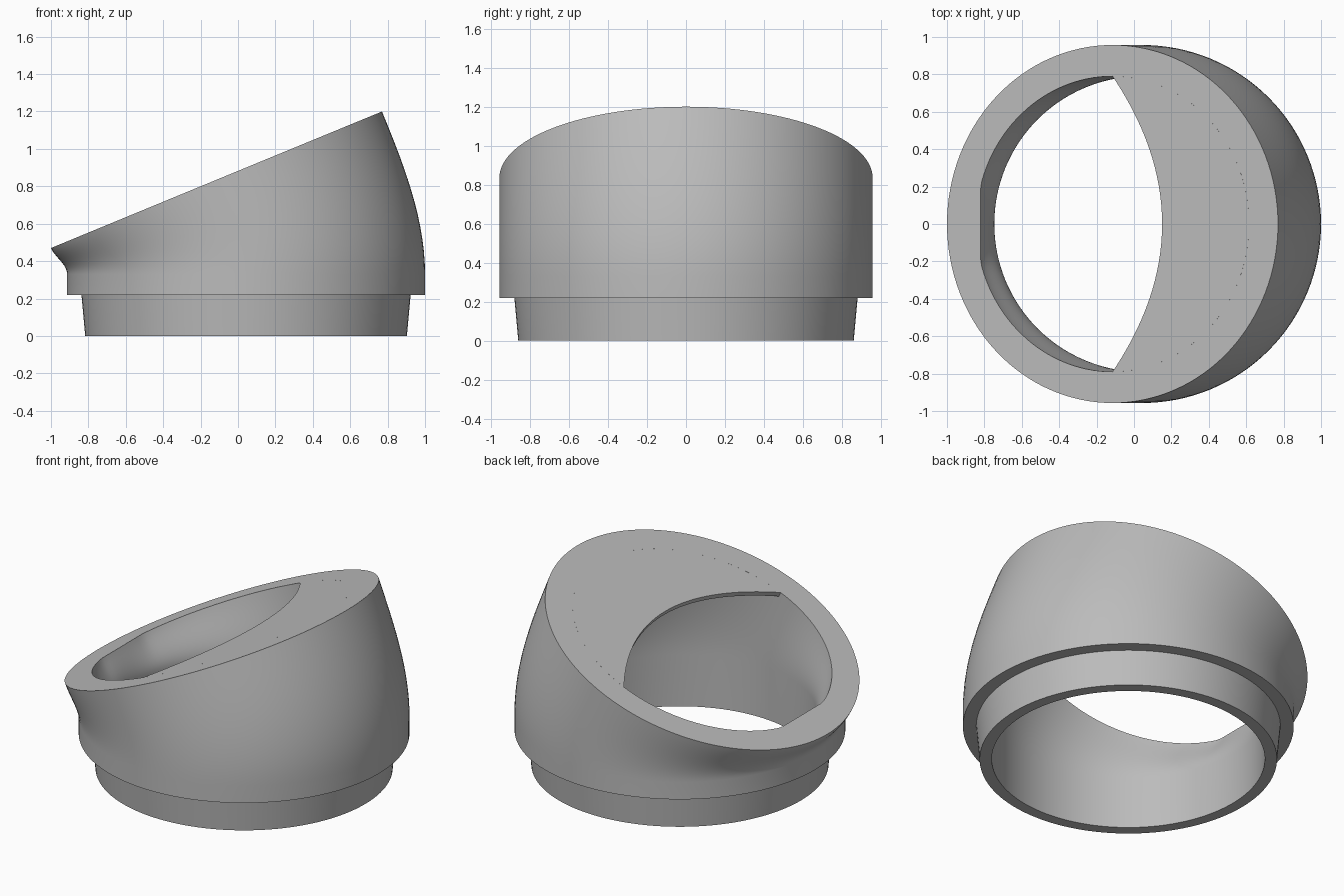
import bpy, bmesh
from math import sin, cos, pi, atan2, radians
from mathutils import Vector

SEG = 128
STEPS = 14
AXIS_X = 0.043                       # axis of the lower socket
R_OUT, R_BORE = 0.957, 0.79
Z_BEND = 0.33                        # where the straight collar starts to lean
LOW, HIGH = Vector((-1, 0, 0.47)), Vector((0.77, 0, 1.2))
MID = (LOW + HIGH) / 2               # centre of the tilted face
U = (HIGH - LOW).normalized()
V = Vector((0, 1, 0))
N = U.cross(V)                       # outward normal of the tilted face
FLAT_U = -0.762                      # flat that trims the low end of the opening

cube = bpy.data.objects.get("Cube")
if cube:
    bpy.data.objects.remove(cube)

grey = bpy.data.materials.new("plain grey")
grey.use_nodes = True
colour = (0.5, 0.5, 0.5, 1)
grey.diffuse_color = colour
grey.node_tree.nodes["Principled BSDF"].inputs["Base Color"].default_value = colour


def angles():
    return [2 * pi * i / SEG for i in range(SEG)]


def level_ring(r, z):
    return [Vector((AXIS_X + r * cos(a), r * sin(a), z)) for a in angles()]


def tilted_ring(r, trim=-2):
    return [MID + U * max(r * cos(a), trim) + V * (r * sin(a)) for a in angles()]


def loft(lower, upper):
    """Rings that leave the lower ring upright and meet the upper one square on."""
    rings = []
    for s in range(STEPS + 1):
        t = s / STEPS
        ring = []
        for p, q in zip(lower, upper):
            d = (q - p).length
            ring.append(p * (2*t**3 - 3*t**2 + 1) + q * (3*t**2 - 2*t**3)
                        + Vector((0, 0, d)) * (t**3 - 2*t**2 + t)
                        + N * d * (t**3 - t**2))
        rings.append(ring)
    return rings


def finish(name, bm):
    bmesh.ops.recalc_face_normals(bm, faces=bm.faces)
    mesh = bpy.data.meshes.new(name)
    bm.to_mesh(mesh)
    bm.free()
    mesh.materials.append(grey)
    obj = bpy.data.objects.new(name, mesh)
    bpy.context.collection.objects.link(obj)
    bpy.ops.object.select_all(action='DESELECT')
    obj.select_set(True)
    bpy.context.view_layer.objects.active = obj
    bpy.ops.object.shade_smooth_by_angle(angle=radians(25))
    return obj


# Angled collar: spigot, step, leaning outer wall, tilted rim and bore
rings = [level_ring(0.86, 0), level_ring(0.88, 0.22), level_ring(R_OUT, 0.22)]
rings += loft(level_ring(R_OUT, Z_BEND), tilted_ring(R_OUT))
rings += reversed(loft(level_ring(R_BORE, Z_BEND), tilted_ring(R_BORE, FLAT_U)))
rings.append(level_ring(R_BORE, 0))

bm = bmesh.new()
loops = [[bm.verts.new(p) for p in ring] for ring in rings]
for a, b in zip(loops, loops[1:] + loops[:1]):
    for i in range(SEG):
        j = (i + 1) % SEG
        bm.faces.new((a[i], a[j], b[j], b[i]))
finish("angled_collar", bm)

# Thin cover plate closing the high side of the opening
bm = bmesh.new()
COUNT = 48
THICK = 0.03
top, bottom = [], []
for i in range(COUNT + 1):
    a = -pi / 2 + pi * i / COUNT
    v = R_BORE * sin(a)
    rim = MID + U * (R_BORE * cos(a)) + V * v
    lip = MID + U * (0.287 * (1 - sin(a) ** 2)) + V * v
    top.append((bm.verts.new(lip), bm.verts.new(rim)))
    bottom.append((bm.verts.new(lip - N * THICK), bm.verts.new(rim - N * THICK)))
for i in range(COUNT):
    (l0, r0), (l1, r1) = top[i], top[i + 1]
    (m0, s0), (m1, s1) = bottom[i], bottom[i + 1]
    for quad in ((l0, r0, r1, l1), (m0, m1, s1, s0), (l0, l1, m1, m0), (r0, s0, s1, r1)):
        bm.faces.new(quad)
bmesh.ops.remove_doubles(bm, verts=bm.verts, dist=0.0001)
finish("cover_plate", bm)
